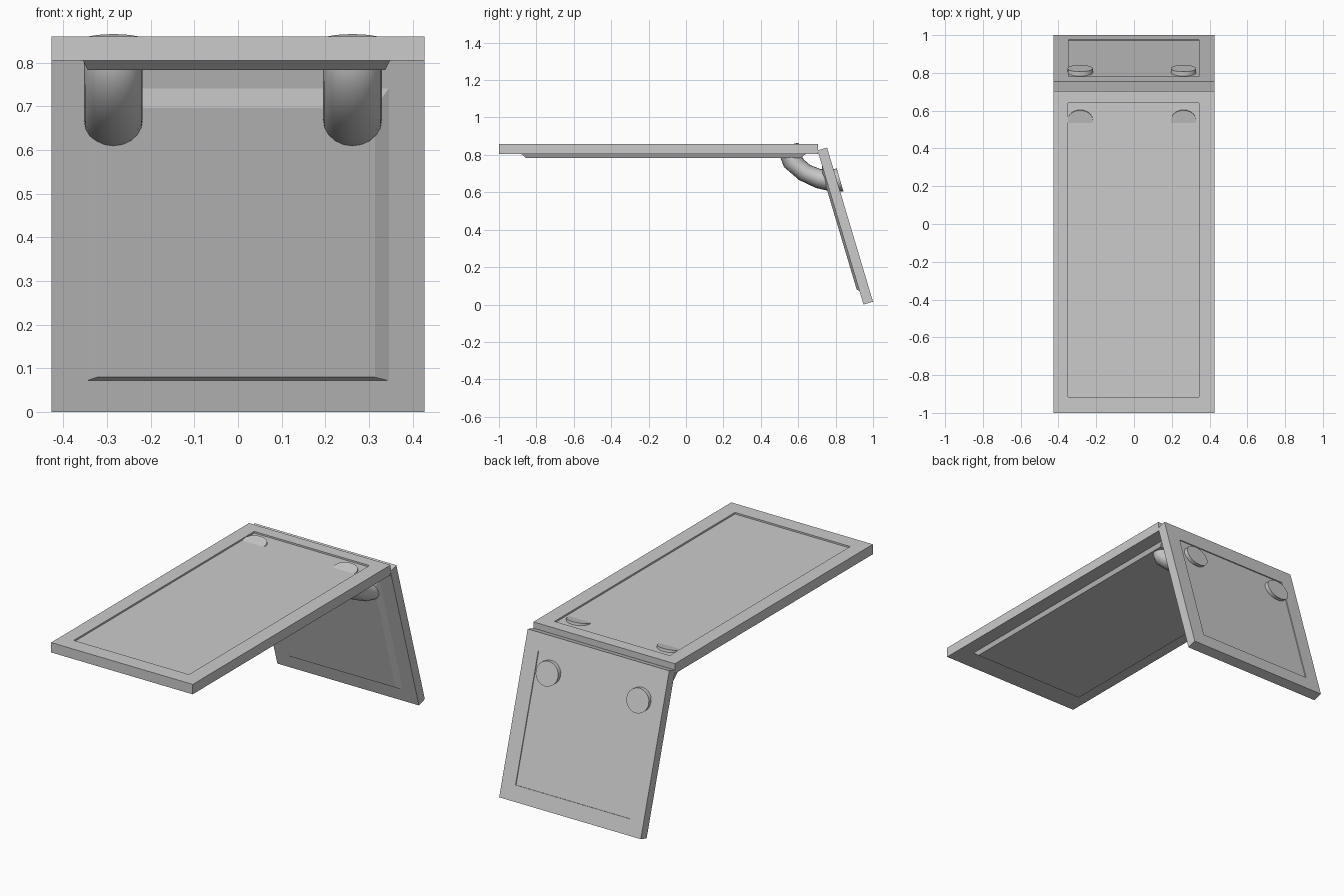
import bpy, bmesh, math
from mathutils import Vector

if "Cube" in bpy.data.objects:
    bpy.data.objects.remove(bpy.data.objects["Cube"])


def finish(name, bm):
    bmesh.ops.recalc_face_normals(bm, faces=bm.faces)
    mesh = bpy.data.meshes.new(name)
    bm.to_mesh(mesh)
    bm.free()
    obj = bpy.data.objects.new(name, mesh)
    bpy.context.collection.objects.link(obj)
    return obj


def loft(name, rings):
    """Join closed rings of points and cap both ends."""
    bm = bmesh.new()
    loops = [[bm.verts.new(p) for p in ring] for ring in rings]
    n = len(loops[0])
    for a, b in zip(loops, loops[1:]):
        for i in range(n):
            j = (i + 1) % n
            bm.faces.new((a[i], a[j], b[j], b[i]))
    bm.faces.new(loops[0])
    bm.faces.new(loops[-1])
    return finish(name, bm)


def panel(name, origin, v_axis, h_axis, sections):
    """Stack of rectangles (x0, x1, v0, v1, height) lofted into a panel."""
    o, v, h = Vector(origin), Vector(v_axis), Vector(h_axis)
    x = Vector((1, 0, 0))
    rings = []
    for x0, x1, v0, v1, d in sections:
        rings.append([o + x * a + v * b + h * d
                      for a, b in ((x0, v0), (x1, v0), (x1, v1), (x0, v1))])
    return loft(name, rings)


# Table top: raised pad below, frame, shallow recess above
panel("table_top", (0, 0, 0.805), (0, 1, 0), (0, 0, 1), [
    (-0.344, 0.337, -0.855, 0.615, -0.022),
    (-0.355, 0.348, -0.88, 0.64, 0),
    (-0.427, 0.427, -1.0, 0.705, 0),
    (-0.427, 0.427, -1.0, 0.705, 0.054),
    (-0.35, 0.345, -0.915, 0.64, 0.054),
    (-0.35, 0.345, -0.915, 0.64, 0.045),
])

# Leaning leg panel: raised pad inside, shallow recess outside
t = math.radians(16.6)
panel("leg_panel", (0, 0.949, 0), (0, -math.sin(t), math.cos(t)),
      (0, math.cos(t), math.sin(t)), [
    (-0.322, 0.313, 0.087, 0.73, -0.012),
    (-0.347, 0.345, 0.075, 0.773, 0),
    (-0.427, 0.427, 0, 0.86, 0),
    (-0.427, 0.427, 0, 0.86, 0.053),
    (-0.347, 0.345, 0.083, 0.767, 0.053),
    (-0.347, 0.345, 0.083, 0.767, 0.048),
])

# Curved pipe braces: outer and inner (y, z) edge of each ring
bend = [
    ((0.497, 0.842), (0.602, 0.865)),
    ((0.503, 0.79), (0.612, 0.805)),
    ((0.524, 0.735), (0.63, 0.775)),
    ((0.604, 0.666), (0.665, 0.745)),
    ((0.695, 0.623), (0.72, 0.724)),
    ((0.765, 0.607), (0.765, 0.72)),
    ((0.842, 0.604), (0.806, 0.727)),
]
SIDES, RADIUS = 20, 0.067
for side, cx in (("left", -0.285), ("right", 0.262)):
    rings = []
    for outer, inner in bend:
        a, b = Vector((cx, *outer)), Vector((cx, *inner))
        mid, half = (a + b) / 2, (a - b) / 2
        rings.append([mid + half * math.cos(k) + Vector((RADIUS * math.sin(k), 0, 0))
                      for k in (2 * math.pi * i / SIDES for i in range(SIDES))])
    pipe = loft(side + "_pipe_brace", rings)
    bpy.ops.object.select_all(action='DESELECT')
    pipe.select_set(True)
    bpy.context.view_layer.objects.active = pipe
    bpy.ops.object.shade_smooth_by_angle(angle=math.radians(40))
